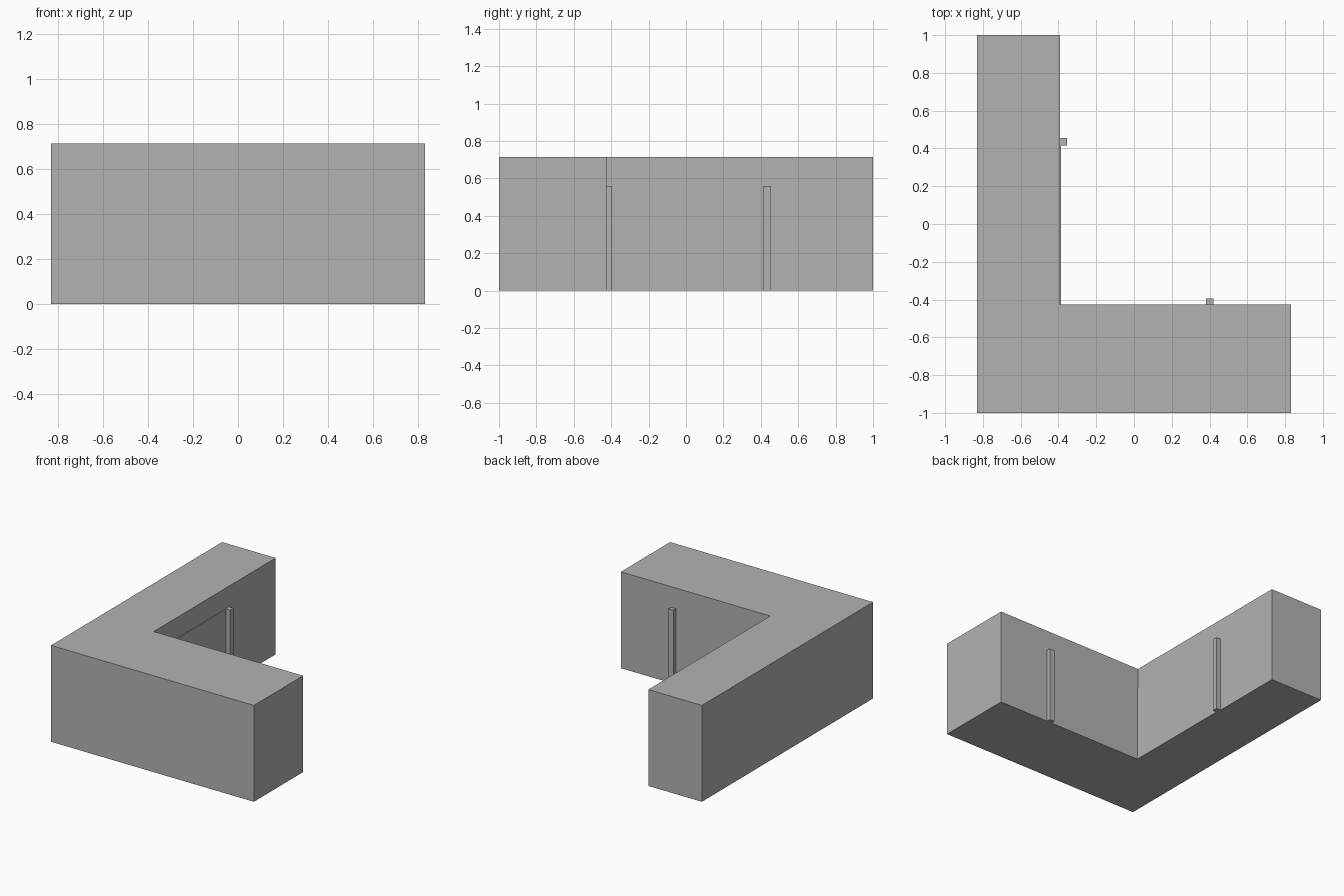
import bpy, bmesh

if "Cube" in bpy.data.objects:
    bpy.data.objects.remove(bpy.data.objects["Cube"])

grey = bpy.data.materials.new("plain grey")
grey.diffuse_color = (0.45, 0.45, 0.45, 1)
grey.use_nodes = True
grey.node_tree.nodes["Principled BSDF"].inputs["Base Color"].default_value = grey.diffuse_color


def prism(name, outline, height):
    """Extrude a counter-clockwise outline from the ground up to height."""
    bm = bmesh.new()
    base = bm.faces.new([bm.verts.new((x, y, 0)) for x, y in outline])
    top = bmesh.ops.extrude_face_region(bm, geom=[base])["geom"]
    verts = [g for g in top if isinstance(g, bmesh.types.BMVert)]
    bmesh.ops.translate(bm, verts=verts, vec=(0, 0, height))
    if not any(f.normal.z < 0 and all(v.co.z == 0 for v in f.verts) for f in bm.faces):
        if base.is_valid is False or all(v.co.z > 0 for v in base.verts):
            bm.faces.new([v for v in bm.verts if v.co.z == 0])
    bmesh.ops.recalc_face_normals(bm, faces=bm.faces)
    mesh = bpy.data.meshes.new(name)
    bm.to_mesh(mesh)
    bm.free()
    mesh.materials.append(grey)
    obj = bpy.data.objects.new(name, mesh)
    bpy.context.collection.objects.link(obj)
    return obj


def box(name, x0, x1, y0, y1, height):
    return prism(name, [(x0, y0), (x1, y0), (x1, y1), (x0, y1)], height)


# L-shaped building block
prism("building_block", [(-0.83, -1), (0.83, -1), (0.83, -0.425),
                         (-0.392, -0.425), (-0.392, 1), (-0.83, 1)], 0.713)

# Thin lower wall panel on the inner side of the long wing
box("wall_panel", -0.40, -0.387, -0.43, 0.42, 0.56)

# Slim posts against the inner walls
box("long_wing_post", -0.395, -0.355, 0.415, 0.455, 0.56)
box("short_wing_post", 0.38, 0.42, -0.43, -0.395, 0.56)
